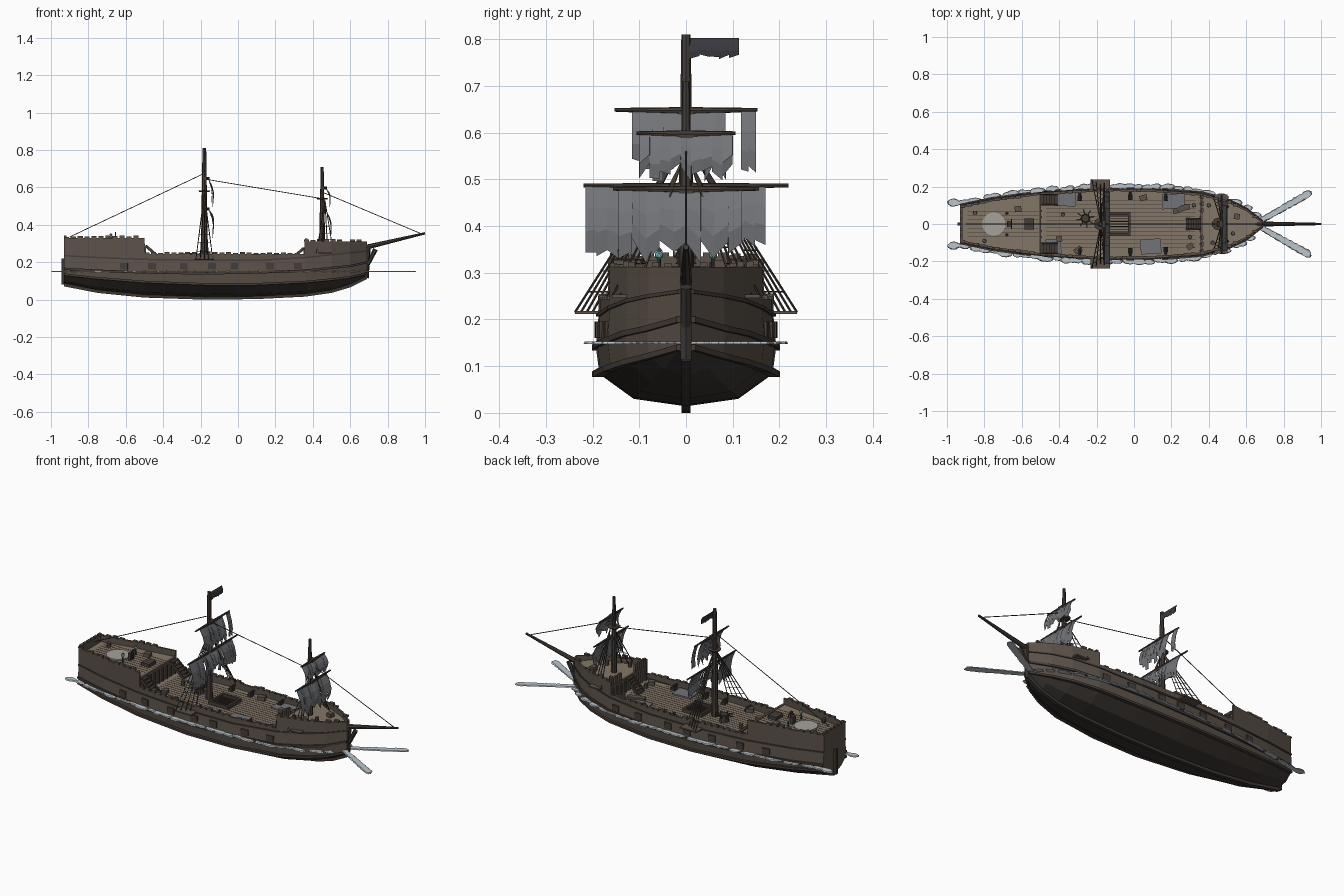
import bpy, bmesh, math, random
from mathutils import Vector, Matrix

if "Cube" in bpy.data.objects:
    bpy.data.objects.remove(bpy.data.objects["Cube"])
random.seed(4)

def mat(name, *c):
    m = bpy.data.materials.new(name)
    m.diffuse_color = (*c, 1)
    m.use_nodes = True
    m.node_tree.nodes["Principled BSDF"].inputs["Base Color"].default_value = m.diffuse_color
    return m
DARK = mat("dark_hull", .045, .037, .032)
WOOD = mat("hull_wood", .105, .083, .066)
DECK = mat("deck_wood", .23, .18, .135)
SPAR = mat("spar_wood", .06, .047, .04)
CLOTH = mat("torn_cloth", .17, .175, .19)
FLAG = mat("black_cloth", .04, .04, .05)
FOAM = mat("foam", .5, .56, .6)
GLOW = mat("lantern_glass", .25, .6, .58)
PALE = mat("pale_disc", .38, .36, .32)

# hull stations: x, half width, bottom, low wale, high wale, sheer
ST = [(-.93, .1, .085, .135, .165, .235), (-.75, .138, .05, .115, .155, .225), (-.5, .172, .025, .095, .145, .215),
      (-.18, .193, .014, .083, .14, .21), (.1, .19, .017, .083, .145, .21), (.36, .168, .03, .095, .155, .225),
      (.5, .13, .05, .108, .17, .24), (.6, .083, .08, .12, .18, .25), (.69, .012, .125, .14, .2, .26)]
def at(x, k):
    for a, b in zip(ST, ST[1:]):
        if x <= b[0]:
            return a[k] + (b[k] - a[k]) * (x - a[0]) / (b[0] - a[0])
    return ST[-1][k]
def xs(x0, x1):
    return sorted({x0, x1} | {s[0] for s in ST if x0 < s[0] < x1})

def finish(bm, name, m):
    bmesh.ops.recalc_face_normals(bm, faces=bm.faces)
    me = bpy.data.meshes.new(name)
    bm.to_mesh(me)
    bm.free()
    me.materials.append(m)
    o = bpy.data.objects.new(name, me)
    bpy.context.collection.objects.link(o)
    return o
def box(bm, loc, size, rz=0, ry=0):
    M = Matrix.Translation(loc) @ Matrix.Rotation(rz, 4, 'Z') @ Matrix.Rotation(ry, 4, 'Y')
    bmesh.ops.create_cube(bm, size=1, matrix=M @ Matrix.Diagonal((*size, 1)))
def rod(bm, p, q, r1, r2=None, n=8):
    p, q = Vector(p), Vector(q)
    M = Matrix.Translation((p + q) / 2) @ (q - p).to_track_quat('Z', 'Y').to_matrix().to_4x4()
    bmesh.ops.create_cone(bm, cap_ends=True, segments=n, radius1=r1, radius2=r1 if r2 is None else r2,
                          depth=(q - p).length, matrix=M)
def loft(bm, rings, closed=False):
    R = [[bm.verts.new(p) for p in r] for r in rings]
    n = len(R[0])
    for a, b in zip(R, R[1:]):
        for i in range(n if closed else n - 1):
            bm.faces.new((a[i], a[(i + 1) % n], b[(i + 1) % n], b[i]))
    if closed:
        bm.faces.new(R[0])
        bm.faces.new(R[-1])
def strip(bm, x0, x1, yo, yi, z0, z1):
    """Rectangular section following both sides of the hull."""
    for s in (1, -1):
        loft(bm, [[(x, s * yo(x), z0(x)), (x, s * max(yi(x), 0), z0(x)), (x, s * max(yi(x), 0), z1(x)),
                   (x, s * yo(x), z1(x))] for x in xs(x0, x1)], True)
def section(x, top):
    w, b = at(x, 1), at(x, 2)
    half = [(w * .58, b + .016), (w * .96, at(x, 3)), (w, at(x, 4)), (w * .97, at(x, 5)), (w * .96, top)]
    return half, b
const = lambda v: (lambda x: v)
side = lambda k, d=0: (lambda x: at(x, 1) * k + d)
row = lambda k, d=0: (lambda x: at(x, k) + d)

# hull shells
bm = bmesh.new()
rings = []
for s in ST:
    h, b = section(s[0], 0)
    rings.append([(s[0], -y, z) for y, z in h[1::-1]] + [(s[0], 0, b)] + [(s[0], y, z) for y, z in h[:2]])
loft(bm, rings)
finish(bm, "lower_hull", DARK)
bm = bmesh.new()
for sg in (1, -1):
    loft(bm, [[(s[0], sg * y, z) for y, z in section(s[0], 0)[0][1:4]] for s in ST])
h, b = section(-.93, .335)
t = [(-.93, -y, z) for y, z in h[::-1]] + [(-.93, 0, b)] + [(-.93, y, z) for y, z in h]
loft(bm, [t, [(-.918, y, z) for _, y, z in t]], True)
finish(bm, "upper_hull", WOOD)

# keel, stem and rudder
bm = bmesh.new()
loft(bm, [[(x, -.01, at(x, 2) - .014), (x, .01, at(x, 2) - .014), (x, .01, at(x, 2) + .015),
           (x, -.01, at(x, 2) + .015)] for x in xs(-.93, .69)], True)
rod(bm, (.685, 0, .115), (.695, 0, .28), .014, .014, 6)
rod(bm, (.68, 0, .16), (.735, 0, .27), .01, .013, 6)
box(bm, (-.935, 0, .15), (.02, .018, .14))
finish(bm, "keel_and_stem", DARK)

# wales and rails
bm = bmesh.new()
for k in (3, 4):
    strip(bm, -.93, .69, side(1, .008), side(.94), row(k, -.006), row(k, .006))
strip(bm, -.93, .69, side(.97, .005), side(.94), row(5, -.004), row(5, .004))
finish(bm, "wales", SPAR)

# bulwarks and castle walls, with uneven stanchions
bm = bmesh.new()
for x0, x1, top in ((-.93, -.5, .33), (-.5, .36, .243), (.355, .69, .312)):
    strip(bm, x0, x1, side(.97), side(.97, -.011), row(5, -.005), const(top))
    n = int((x1 - x0) / .036)
    for i in range(n):
        x = x0 + .012 + i * (x1 - x0 - .02) / n
        for s in (1, -1):
            if random.random() < .85:
                hgt = random.uniform(.005, .013)
                box(bm, (x, s * max(at(x, 1) * .97 - .006, .004), top + hgt / 2), (.027, .015, hgt))
for i in range(6):
    box(bm, (-.924, -.08 + i * .032, .337), (.014, .024, .014))
finish(bm, "bulwarks", WOOD)

# decks and bulkheads
bm = bmesh.new()
for x0, x1, z in ((-.92, -.5, .297), (-.52, .38, .208), (.36, .685, .285)):
    loft(bm, [[(x, -at(x, 1) * .93, z - .012), (x, at(x, 1) * .93, z - .012), (x, at(x, 1) * .93, z),
               (x, -at(x, 1) * .93, z)] for x in xs(x0, x1)], True)
finish(bm, "decks", DECK)
bm = bmesh.new()
box(bm, (-.503, 0, .25), (.012, .325, .1))
box(bm, (.362, 0, .245), (.012, .315, .085))
for x, z in ((-.497, .275), (.355, .265)):
    for i in range(-4, 5):
        box(bm, (x, i * .036, z - .03), (.012, .008, .08))
for i in range(-4, 5):
    if abs(i) > 1:
        box(bm, (.365, i * .036, .305), (.012, .022, .045))
finish(bm, "bulkheads", WOOD)
bm = bmesh.new()
for i in range(-7, 8):
    box(bm, (-.07, i * .021, .208), (.8 if abs(i) < 7 else .6, .002, .002))
for i in range(-4, 5):
    box(bm, (-.7, i * .022, .297), (.38, .002, .002))
finish(bm, "plank_seams", SPAR)

# stairs
bm = bmesh.new()
for i in range(6):
    for y in (.13, -.13):
        box(bm, (-.49 + i * .015, y, .285 - i * .013), (.015, .055, .008))
    box(bm, (.35 - i * .013, 0, .275 - i * .012), (.013, .055, .008))
for y in (.103, .157, -.103, -.157):
    box(bm, (-.452, y, .252), (.11, .006, .015), 0, math.atan(.87))
for y in (.028, -.028):
    box(bm, (.317, y, .244), (.09, .006, .015), 0, -math.atan(.92))
finish(bm, "stairs", SPAR)

# gun ports with lids and deck guns
bm, guns = bmesh.new(), bmesh.new()
for x in (-.61, -.46, -.29, -.14, -.02, .17, .32):
    for s in (1, -1):
        ang = -s * math.atan((at(x - .02, 1) - at(x + .02, 1)) / .04)
        box(bm, (x, s * at(x, 1) * .985, .178), (.042, .012, .036), ang)
        if -.45 < x < .3:
            y = s * (at(x, 1) - .04)
            rod(guns, (x, y - s * .02, .228), (x, y + s * .02, .228), .008, .006)
            box(guns, (x, y - s * .008, .215), (.022, .028, .014))
finish(bm, "gun_ports", SPAR)
finish(guns, "deck_guns", FLAG)

# masts, bowsprit, yards, tops
bm = bmesh.new()
rod(bm, (-.18, 0, .2), (-.18, 0, .56), .019, .014)
rod(bm, (-.18, 0, .54), (-.18, 0, .81), .014, .01)
rod(bm, (.45, 0, .28), (.45, 0, .52), .016, .012)
rod(bm, (.45, 0, .5), (.45, 0, .71), .012, .008)
rod(bm, (.62, 0, .265), (1, 0, .355), .015, .006)
for x, z in ((-.18, .58), (.45, .54)):
    rod(bm, (x, 0, z - .004), (x, 0, z + .004), .028, .034, 10)
for x, z, L in ((-.16, .485, .22), (-.16, .647, .153), (.468, .478, .156), (.468, .597, .106)):
    for s in (1, -1):
        rod(bm, (x, 0, z), (x, s * L, z + .002), .008, .004)
    box(bm, (x - .008, 0, z), (.03, .03, .016))
finish(bm, "masts_and_yards", SPAR)

# torn sails and flag
def sail(name, x, ztop, y0, y1, drop, rag, bulge, m=CLOTH, n=9):
    bm = bmesh.new()
    for i in range(n):
        a, b = y0 + (y1 - y0) * i / n, y0 + (y1 - y0) * (i + 1) / n
        d0, d1 = (drop - random.uniform(0, rag) for _ in range(2))
        loft(bm, [[(x + bulge * math.sin(2.2 * t), y, ztop - d * t) for t in (0, .33, .67, 1)]
                  for y, d in ((a, d0), (b, d1))])
    finish(bm, name, m).modifiers.new("thickness", 'SOLIDIFY').thickness = .002
sail("main_course_left", -.157, .485, -.215, -.1, .155, .02, .028, n=5)
sail("main_course_middle", -.157, .485, -.1, .08, .12, .045, .03, n=8)
sail("main_course_right", -.157, .485, .08, .17, .135, .03, .028, n=4)
sail("main_topsail", -.157, .645, -.116, .085, .15, .055, .028)
sail("main_topsail_scrap", -.157, .645, .118, .15, .14, .03, .02, n=2)
sail("fore_course", .471, .476, -.145, .12, .16, .06, .03)
sail("fore_topsail", .471, .595, -.1, .1, .1, .045, .025)
sail("flag", -.18, .803, .008, .113, .05, .015, .008, FLAG, 5)

# shrouds, channels and stays
bm, ch = bmesh.new(), bmesh.new()
for x, z0, z1, yo, yi, n in ((-.18, .215, .57, .238, .18, 5), (.465, .25, .53, .158, .12, 4)):
    for s in (1, -1):
        box(ch, (x, s * (yo + yi) / 2, z0), (.105 if n == 5 else .07, yo - yi, .007))
        for i in range(n):
            f = i / (n - 1)
            p, q = Vector((x - .045 + .09 * f, s * (yo - .05 * f), z0)), Vector((x, s * .012, z1))
            rod(bm, p, q, .0025, None, 4)
        for j in range(1, 5):
            t = j / 8
            rod(bm, (x - .045 * (1 - t), s * (yo * (1 - t) + .012 * t), z0 + (z1 - z0) * t),
                (x + .045 * (1 - t), s * ((yo - .05) * (1 - t) + .012 * t), z0 + (z1 - z0) * t), .0015, None, 4)
for p, q in (((-.9, 0, .335), (-.18, 0, .675)), ((-.18, 0, .645), (.45, 0, .54)), ((.45, 0, .575), (.98, 0, .352))):
    rod(bm, p, q, .0022, None, 5)
finish(bm, "rigging", SPAR)
finish(ch, "shroud_channels", WOOD)

# hatch, capstan, wheel, quarterdeck disc and lanterns
bm = bmesh.new()
for d in (-.055, .055):
    box(bm, (-.08 + d, 0, .217), (.012, .12, .022))
    box(bm, (-.08, d, .217), (.12, .012, .022))
for d in range(-3, 4):
    box(bm, (-.08, d * .014, .214), (.11, .005, .006))
rod(bm, (-.26, .03, .205), (-.26, .03, .25), .026, .02)
for k in range(4):
    box(bm, (-.26, .03, .243), (.1, .006, .006), k * math.pi / 4 + .2)
box(bm, (-.56, 0, .305), (.05, .06, .02))
box(bm, (-.67, 0, .315), (.018, .03, .04))
for k in range(10):
    a, b = k * math.pi / 5, (k + 1) * math.pi / 5
    P = lambda r, a: (-.655, r * math.cos(a), .335 + r * math.sin(a))
    rod(bm, P(.02, a), P(.02, b), .003, None, 5)
    rod(bm, P(0, a), P(.027, a), .0018, None, 4)
finish(bm, "deck_fittings", SPAR)
bm = bmesh.new()
rod(bm, (-.75, 0, .296), (-.75, 0, .304), .062, None, 20)
finish(bm, "quarterdeck_disc", PALE)
bm, gl = bmesh.new(), bmesh.new()
for y in (.058, -.058):
    rod(bm, (-.68, y, .295), (-.68, y, .33), .004)
    rod(bm, (-.68, y, .346), (-.68, y, .354), .009, .002)
    bmesh.ops.create_icosphere(gl, subdivisions=1, radius=.01, matrix=Matrix.Translation((-.68, y, .338)))
finish(bm, "lantern_posts", SPAR)
finish(gl, "lantern_glass", GLOW)

# fallen cloth, crates, barrels
bm = bmesh.new()
for x, y, sx, sy in ((-.36, .135, .1, .08), (-.43, -.12, .08, .08), (.09, -.12, .11, .08), (.21, .12, .12, .08)):
    box(bm, (x, y, .213), (sx, sy, .008), random.uniform(-.1, .1))
finish(bm, "fallen_cloth", CLOTH)
bm = bmesh.new()
for x, y in ((-.4, -.08), (.25, .08), (.28, .09), (.22, .07), (.05, .14), (-.3, -.14), (.3, -.12), (-.62, .08), (.55, .04)):
    z = .297 if x < -.5 else .285 if x > .36 else .208
    box(bm, (x, y, z + .01), (random.uniform(.02, .045), .03, .022), random.uniform(0, 1.5))
for x, y in ((.32, .1), (.3, -.07), (-.38, .05), (.4, .1), (.42, -.1), (.53, -.05), (-.85, .06), (-.8, -.09)):
    z = .297 if x < -.5 else .285 if x > .36 else .208
    rod(bm, (x, y, z), (x, y, z + .026), .011, .01)
finish(bm, "crates_and_barrels", WOOD)

# foam along the waterline and the bow wake
bm = bmesh.new()
def blob(x, y, rx, ry, rz=0):
    M = Matrix.Translation((x, y, .15)) @ Matrix.Rotation(rz, 4, 'Z') @ Matrix.Diagonal((rx, ry, 1, 1))
    v = bmesh.ops.create_cone(bm, cap_ends=True, segments=9, radius1=1, radius2=.85, depth=.006, matrix=M)['verts']
    for w in v:
        w.co.x += random.uniform(-.15, .15) * rx
for s in (1, -1):
    x = -.95
    while x < .66:
        r = random.uniform(.02, .045)
        blob(x, s * (at(max(x, -.93), 1) + random.uniform(.004, .014)), r, random.uniform(.012, .02),
             -s * .12 if x > .2 else s * .1)
        x += r * random.uniform(1.1, 1.9)
    blob(-.965, s * .115, .033, .022)
    for i in range(9):
        t = i / 8
        blob(.69 + .23 * t, s * (.025 + .13 * t), .035, .016 + .006 * t, s * .52)
finish(bm, "foam", FOAM)
